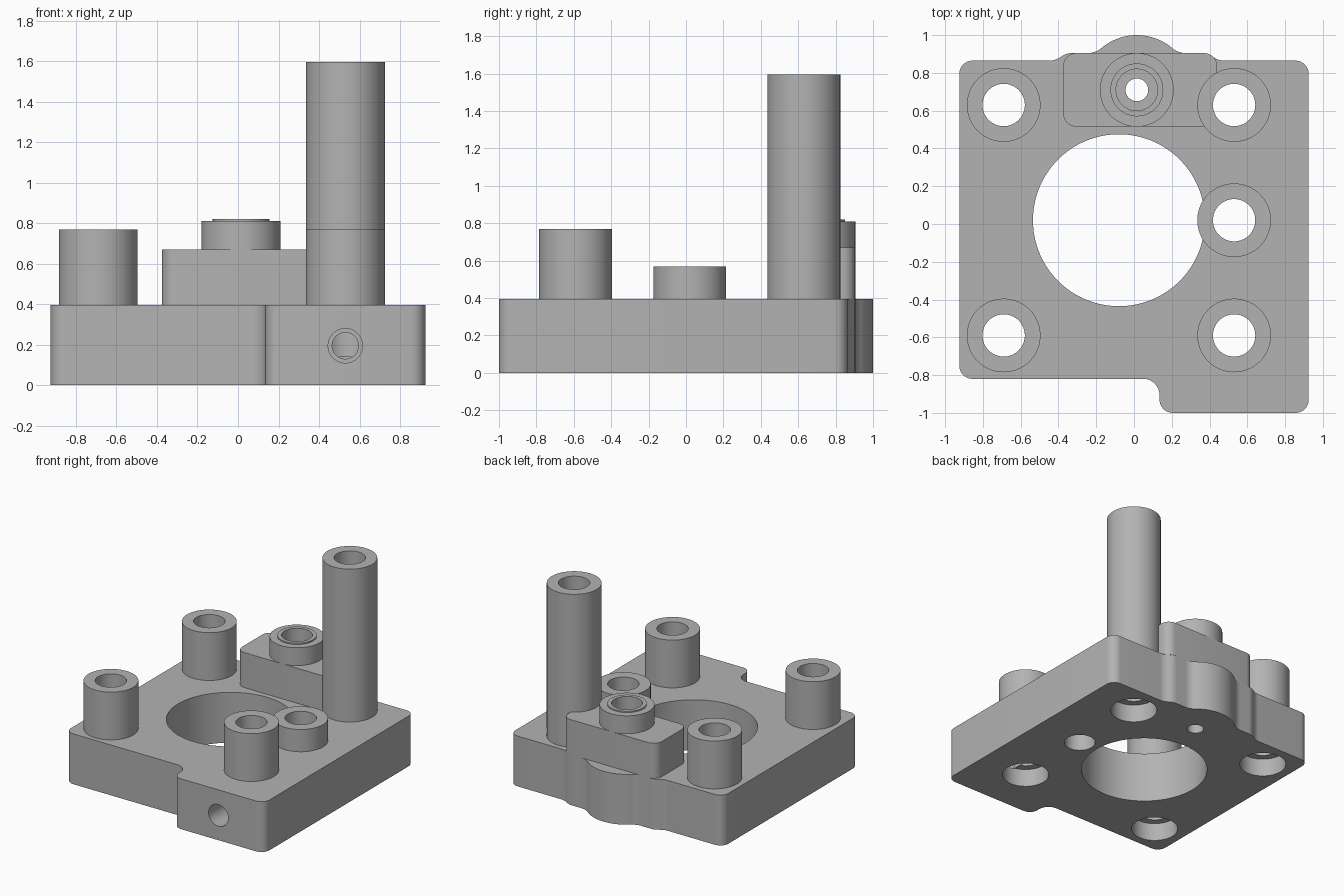
import bpy, bmesh, math
from mathutils import Vector, Matrix

default = bpy.data.objects.get("Cube")
if default:
    bpy.data.objects.remove(default, do_unlink=True)

GREY = (0.45, 0.45, 0.45, 1)
metal = bpy.data.materials.new("plain grey")
metal.diffuse_color = GREY
metal.use_nodes = True
metal.node_tree.nodes["Principled BSDF"].inputs["Base Color"].default_value = GREY

PLATE_TOP = 0.395
BLOCK_TOP = 0.67
POST_R, BORE_R = 0.195, 0.112
BOSS = (0.015, 0.71)


def make_object(name, bm):
    bmesh.ops.recalc_face_normals(bm, faces=bm.faces)
    mesh = bpy.data.meshes.new(name)
    bm.to_mesh(mesh)
    bm.free()
    obj = bpy.data.objects.new(name, mesh)
    bpy.context.collection.objects.link(obj)
    mesh.materials.append(metal)
    return obj


def rounded(corners, steps=8):
    """Outline from (x, y, radius) corners, each replaced by a tangent arc."""
    pts = []
    for i, (x, y, r) in enumerate(corners):
        p = Vector((x, y))
        if r == 0:
            pts.append(p)
            continue
        a = (Vector(corners[i - 1][:2]) - p).normalized()
        b = (Vector(corners[(i + 1) % len(corners)][:2]) - p).normalized()
        half = a.angle(b) / 2
        centre = p + (a + b).normalized() * (r / math.sin(half))
        start = p + a * (r / math.tan(half)) - centre
        end = p + b * (r / math.tan(half)) - centre
        sweep = math.atan2(start.cross(end), start.dot(end))
        for k in range(steps + 1):
            pts.append(centre + Matrix.Rotation(sweep * k / steps, 2) @ start)
    return pts


def extrude(name, outline, z0, z1):
    bm = bmesh.new()
    face = bm.faces.new([bm.verts.new((p.x, p.y, z0)) for p in outline])
    top = bmesh.ops.extrude_face_region(bm, geom=[face])["geom"]
    bmesh.ops.translate(bm, vec=(0, 0, z1 - z0),
                        verts=[v for v in top if isinstance(v, bmesh.types.BMVert)])
    return make_object(name, bm)


def lathe(name, profile, x, y, sides=64):
    """Revolve a closed (radius, height) profile about a vertical axis."""
    bm = bmesh.new()
    rings = []
    for k in range(sides):
        t = math.tau * k / sides
        rings.append([bm.verts.new((x + r * math.cos(t), y + r * math.sin(t), z))
                      for r, z in profile])
    n = len(profile)
    for k in range(sides):
        a, b = rings[k], rings[(k + 1) % sides]
        for j in range(n):
            bm.faces.new((a[j], a[(j + 1) % n], b[(j + 1) % n], b[j]))
    return make_object(name, bm)


def drill(target, x, y, z0, z1, r, sides=64, along_y=None):
    """Cut a round hole; along_y=(y0, y1) bores horizontally at height z0."""
    bm = bmesh.new()
    depth = (along_y[1] - along_y[0]) if along_y else z1 - z0
    bmesh.ops.create_cone(bm, cap_ends=True, segments=sides, radius1=r, radius2=r, depth=depth)
    if along_y:
        bmesh.ops.rotate(bm, verts=bm.verts, matrix=Matrix.Rotation(math.pi / 2, 3, 'X'))
        place = (x, sum(along_y) / 2, z0)
    else:
        place = (x, y, (z0 + z1) / 2)
    bmesh.ops.translate(bm, verts=bm.verts, vec=place)
    cutter = make_object("cutter", bm)
    cutter.hide_render = True
    mod = target.modifiers.new("hole", 'BOOLEAN')
    mod.operation, mod.solver, mod.object = 'DIFFERENCE', 'EXACT', cutter
    bpy.context.view_layer.objects.active = target
    bpy.ops.object.modifier_apply(modifier=mod.name)
    bpy.data.objects.remove(cutter, do_unlink=True)


# Base plate with stepped front and curved back lobe
lobe = []
for k in range(25):
    t = math.radians(50 + 80 * k / 24)
    lobe.append((BOSS[0] + 0.29 * math.cos(t), BOSS[1] + 0.29 * math.sin(t), 0))
plate = extrude("base_plate", rounded(
    [(-0.925, -0.82, 0.07), (0.135, -0.82, 0.085), (0.135, -1.0, 0.07),
     (0.925, -1.0, 0.07), (0.925, 0.865, 0.07), (0.45, 0.865, 0.1),
     (0.385, 0.905, 0.1), (0.233, 0.905, 0.11)] + lobe +
    [(-0.203, 0.905, 0.11), (-0.355, 0.905, 0.1), (-0.42, 0.865, 0.1),
     (-0.925, 0.865, 0.07)]), 0, PLATE_TOP)

# Raised block at the back
block = extrude("raised_block", rounded(
    [(-0.375, 0.515, 0.07), (0.44, 0.515, 0.07),
     (0.44, 0.905, 0.07), (-0.375, 0.905, 0.07)]), PLATE_TOP, BLOCK_TOP)

# Hollow posts and their bores through the plate
posts = {
    "back_right_post": (-0.69, 0.63, 0.77, True),
    "tall_post": (0.53, 0.63, 1.595, True),
    "front_right_post": (-0.69, -0.59, 0.77, True),
    "front_left_post": (0.53, -0.59, 0.77, True),
    "short_post": (0.53, 0.02, 0.57, False),
}
parts = [plate, block]
drill(plate, -0.08, 0.02, -0.1, 0.5, 0.455, 128)
for name, (x, y, top, recessed) in posts.items():
    parts.append(lathe(name, [(BORE_R, PLATE_TOP), (POST_R, PLATE_TOP),
                              (POST_R, top), (BORE_R, top)], x, y))
    drill(plate, x, y, -0.1, 0.5, BORE_R)
    if recessed:
        drill(plate, x, y, -0.1, 0.14, 0.167)
drill(block, 0.53, 0.63, 0.3, 0.8, BORE_R)

# Boss with a raised lip on the block
parts.append(lathe("boss", [(0.11, BLOCK_TOP), (POST_R, BLOCK_TOP), (POST_R, 0.81),
                            (0.14, 0.81), (0.14, 0.82), (0.11, 0.82)], *BOSS))
drill(block, *BOSS, 0.55, 0.8, 0.11)
drill(block, *BOSS, 0.3, 0.6, 0.06)
drill(plate, *BOSS, -0.1, 0.5, 0.06)

# Side bore in the front face
drill(plate, 0.53, 0, 0.195, 0, 0.085, 48, along_y=(-1.1, -0.8))
drill(plate, 0.53, 0, 0.195, 0, 0.065, 48, along_y=(-0.85, -0.6))

# Smooth curved walls, crisp edges
bpy.ops.object.select_all(action='DESELECT')
for obj in parts:
    obj.select_set(True)
bpy.context.view_layer.objects.active = plate
bpy.ops.object.shade_smooth_by_angle(angle=math.radians(30))
